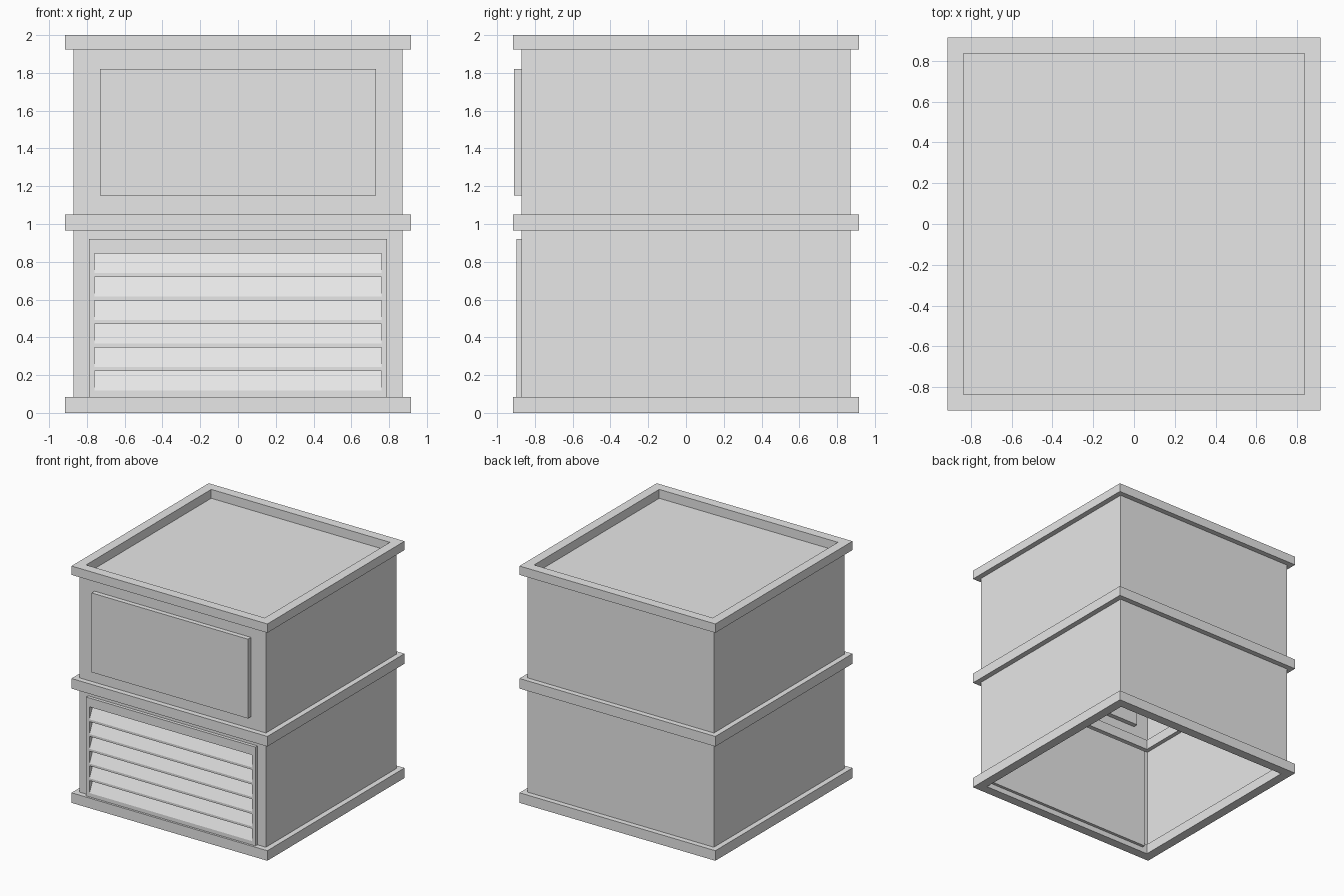
import bpy
import bmesh
from mathutils import Vector

old = bpy.data.objects.get("Cube")
if old:
    bpy.data.objects.remove(old, do_unlink=True)

grey = bpy.data.materials.new("light grey")
grey.use_nodes = True
grey.diffuse_color = (0.8, 0.8, 0.8, 1)
grey.node_tree.nodes["Principled BSDF"].inputs["Base Color"].default_value = (0.8, 0.8, 0.8, 1)


def finish(name, bm):
    bmesh.ops.recalc_face_normals(bm, faces=bm.faces)
    mesh = bpy.data.meshes.new(name)
    bm.to_mesh(mesh)
    bm.free()
    mesh.materials.append(grey)
    obj = bpy.data.objects.new(name, mesh)
    bpy.context.collection.objects.link(obj)
    return obj


def add_box(bm, low, high):
    low, high = Vector(low), Vector(high)
    verts = bmesh.ops.create_cube(bm, size=1)["verts"]
    for v in verts:
        v.co = (low + high) / 2 + v.co * (high - low)


def prism(bm, profile, half_width):
    """Extrude a (y, z) profile along x."""
    face = bm.faces.new([bm.verts.new((-half_width, y, z)) for y, z in profile])
    out = bmesh.ops.extrude_face_region(bm, geom=[face])["geom"]
    moved = [g for g in out if isinstance(g, bmesh.types.BMVert)]
    bmesh.ops.translate(bm, vec=(2 * half_width, 0, 0), verts=moved)


def square_band(name, outer, inner, z0, z1):
    bm = bmesh.new()
    rings = []
    for r, z in ((outer, z0), (outer, z1), (inner, z1), (inner, z0)):
        rings.append([bm.verts.new((sx * r, sy * r, z))
                      for sx, sy in ((-1, -1), (1, -1), (1, 1), (-1, 1))])
    for k in range(4):
        a, b = rings[k], rings[(k + 1) % 4]
        for i in range(4):
            j = (i + 1) % 4
            bm.faces.new((a[i], a[j], b[j], b[i]))
    return finish(name, bm)


OUT, BODY, INNER, TOP = 0.915, 0.87, 0.835, 1.925

# Thin-walled body, open below, with an opening behind the vent
bm = bmesh.new()
add_box(bm, (-BODY, -BODY, 0.03), (BODY, BODY, TOP))
for axis, pos in ((0, -0.78), (0, 0.78), (2, 0.07), (2, 0.91)):
    co, no = Vector(), Vector()
    co[axis], no[axis] = pos, 1
    bmesh.ops.bisect_plane(bm, geom=bm.verts[:] + bm.edges[:] + bm.faces[:],
                           plane_co=co, plane_no=no)
bm.normal_update()
doomed = []
for f in bm.faces:
    c = f.calc_center_median()
    vent_hole = f.normal.y < -0.9 and abs(c.x) < 0.5 and 0.07 < c.z < 0.91
    if f.normal.z < -0.9 or vent_hole:
        doomed.append(f)
bmesh.ops.delete(bm, geom=doomed, context="FACES")
bmesh.ops.dissolve_limit(bm, angle_limit=0.01, verts=bm.verts[:], edges=bm.edges[:])
finish("body", bm)

# Bands around the base, middle and top
for name, z0, z1 in (("base_band", 0, 0.085), ("middle_band", 0.965, 1.05),
                     ("top_band", TOP, 2)):
    square_band(name, OUT, INNER, z0, z1)

# Raised upper front panel
bm = bmesh.new()
add_box(bm, (-0.73, -0.91, 1.15), (0.73, -0.83, 1.82))
finish("upper_panel", bm)

# Vent panel with six sloping recesses
FRONT = -0.897
bm = bmesh.new()
add_box(bm, (-0.79, FRONT, 0.045), (0.79, -0.81, 0.92))
vent = finish("vent_panel", bm)

bm = bmesh.new()
for i in range(6):
    top = 0.845 - 0.1245 * i
    slope = 0.05 / 0.105
    prism(bm, ((FRONT + 0.05, top), (FRONT - 0.02, top),
               (FRONT - 0.02, top - 0.07 / slope)), 0.76)
cutter = finish("vent_cutter", bm)
cutter.hide_render = True

cut = vent.modifiers.new("slots", "BOOLEAN")
cut.operation = "DIFFERENCE"
cut.solver = "EXACT"
cut.use_self = True
cut.object = cutter
bpy.context.view_layer.update()
result = bpy.data.meshes.new_from_object(
    vent.evaluated_get(bpy.context.evaluated_depsgraph_get()))
vent.modifiers.clear()
vent.data = result
bpy.data.objects.remove(cutter, do_unlink=True)
